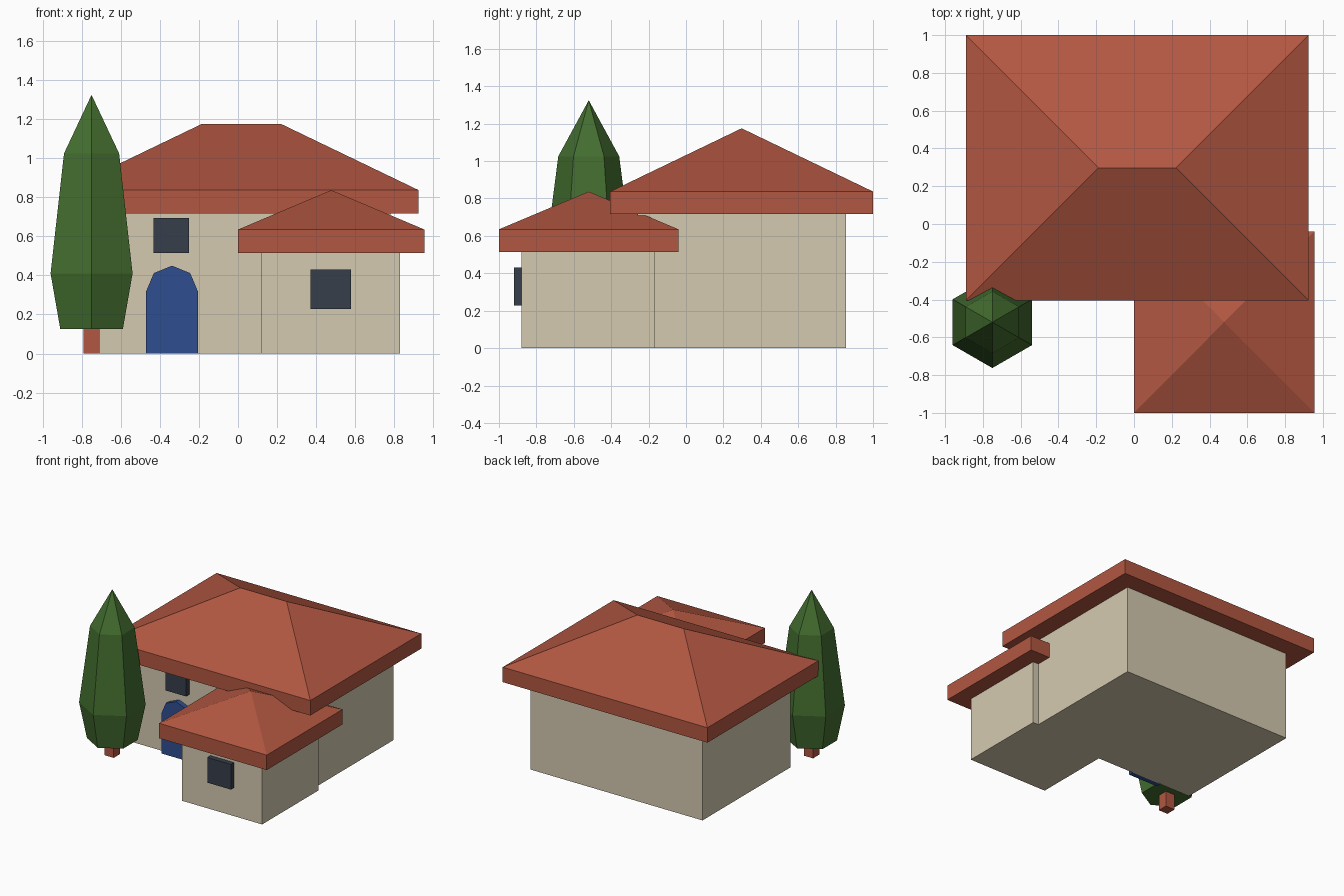
import bpy, bmesh
from math import cos, sin, pi

cube = bpy.data.objects.get("Cube")
if cube:
    bpy.data.objects.remove(cube, do_unlink=True)


def material(name, r, g, b):
    """Flat material from 0-255 display values, stored as linear."""
    lin = [((c / 255 + 0.055) / 1.055) ** 2.4 for c in (r, g, b)] + [1.0]
    m = bpy.data.materials.new(name)
    m.use_nodes = True
    m.diffuse_color = lin
    bsdf = next(n for n in m.node_tree.nodes if n.type == 'BSDF_PRINCIPLED')
    bsdf.inputs["Base Color"].default_value = lin
    bsdf.inputs["Roughness"].default_value = 0.9
    return m


plaster = material("plaster", 213, 202, 176)
terracotta = material("terracotta", 178, 87, 65)
blue = material("door blue", 47, 79, 144)
slate = material("window slate", 55, 62, 75)
leaf = material("leaf green", 67, 109, 47)


def loft(name, rings, mat):
    """Join equal-sized rings of points into a closed, flat-shaded solid."""
    bm = bmesh.new()
    loops = [[bm.verts.new(p) for p in ring] for ring in rings]
    n = len(loops[0])
    for a, b in zip(loops, loops[1:]):
        for i in range(n):
            j = (i + 1) % n
            bm.faces.new((a[i], a[j], b[j], b[i]))
    bm.faces.new(loops[0])
    bm.faces.new(loops[-1])
    bmesh.ops.remove_doubles(bm, verts=bm.verts, dist=0.0005)
    bmesh.ops.recalc_face_normals(bm, faces=bm.faces)
    mesh = bpy.data.meshes.new(name)
    bm.to_mesh(mesh)
    bm.free()
    mesh.materials.append(mat)
    obj = bpy.data.objects.new(name, mesh)
    bpy.context.collection.objects.link(obj)
    return obj


def rect(x0, x1, y0, y1, z):
    return [(x0, y0, z), (x1, y0, z), (x1, y1, z), (x0, y1, z)]


def box(name, x0, x1, y0, y1, z0, z1, mat):
    return loft(name, [rect(x0, x1, y0, y1, z) for z in (z0, z1)], mat)


def hip_roof(name, x0, x1, y0, y1, eave, top, ridge):
    """Fascia band under a hipped roof; ridge is half the ridge length."""
    cx, cy = (x0 + x1) / 2, (y0 + y1) / 2
    peak = [(cx + s * ridge, cy, top) for s in (-1, 1, 1, -1)]
    rings = [rect(x0, x1, y0, y1, eave), rect(x0, x1, y0, y1, eave + 0.12)]
    bm_obj = loft_roof(name, rings, peak)
    return bm_obj


def loft_roof(name, rings, peak):
    """Closed solid whose top narrows to a ridge line or a single point."""
    bm = bmesh.new()
    low, high = [[bm.verts.new(p) for p in ring] for ring in rings]
    left = bm.verts.new(peak[0])
    right = left if peak[0] == peak[1] else bm.verts.new(peak[1])
    bm.faces.new(low)
    for i in range(4):
        j = (i + 1) % 4
        bm.faces.new((low[i], low[j], high[j], high[i]))
        ends = ((right, left), (right,), (left, right), (left,))[i]
        if left == right:
            ends = (left,)
        bm.faces.new((high[i], high[j]) + ends)
    bmesh.ops.recalc_face_normals(bm, faces=bm.faces)
    mesh = bpy.data.meshes.new(name)
    bm.to_mesh(mesh)
    bm.free()
    mesh.materials.append(terracotta)
    obj = bpy.data.objects.new(name, mesh)
    bpy.context.collection.objects.link(obj)
    return obj


# House body and front wing
box("main_walls", -0.745, 0.78, -0.26, 0.855, 0, 0.75, plaster)
box("wing_walls", 0.12, 0.83, -0.88, -0.165, 0, 0.55, plaster)

# Roofs
hip_roof("main_roof", -0.89, 0.925, -0.405, 1.0, 0.717, 1.175, 0.205)
hip_roof("wing_roof", 0, 0.955, -1.0, -0.04, 0.515, 0.837, 0)

# Windows
box("upper_window", -0.432, -0.25, -0.30, -0.25, 0.515, 0.695, slate)
box("wing_window", 0.372, 0.58, -0.92, -0.87, 0.228, 0.43, slate)

# Arched door
half = [(0.132, 0), (0.132, 0.32), (0.093, 0.412)]
arch = half + [(0, 0.45)] + [(-x, z) for x, z in reversed(half)]
loft("door", [[(x - 0.338, y, z) for x, z in arch] for y in (-0.30, -0.25)], blue)

# Tree: six-sided crown on a square trunk
tx, ty = -0.75, -0.52
box("tree_trunk", tx - 0.041, tx + 0.041, ty - 0.041, ty + 0.041, 0, 0.2, terracotta)
crown = [(0.185, 0.125), (0.2425, 0.41), (0.163, 1.025), (0.0002, 1.325)]
loft("tree_crown", [[(tx + r * cos(pi / 6 + k * pi / 3), ty + r * sin(pi / 6 + k * pi / 3), z)
                     for k in range(6)] for r, z in crown], leaf)
